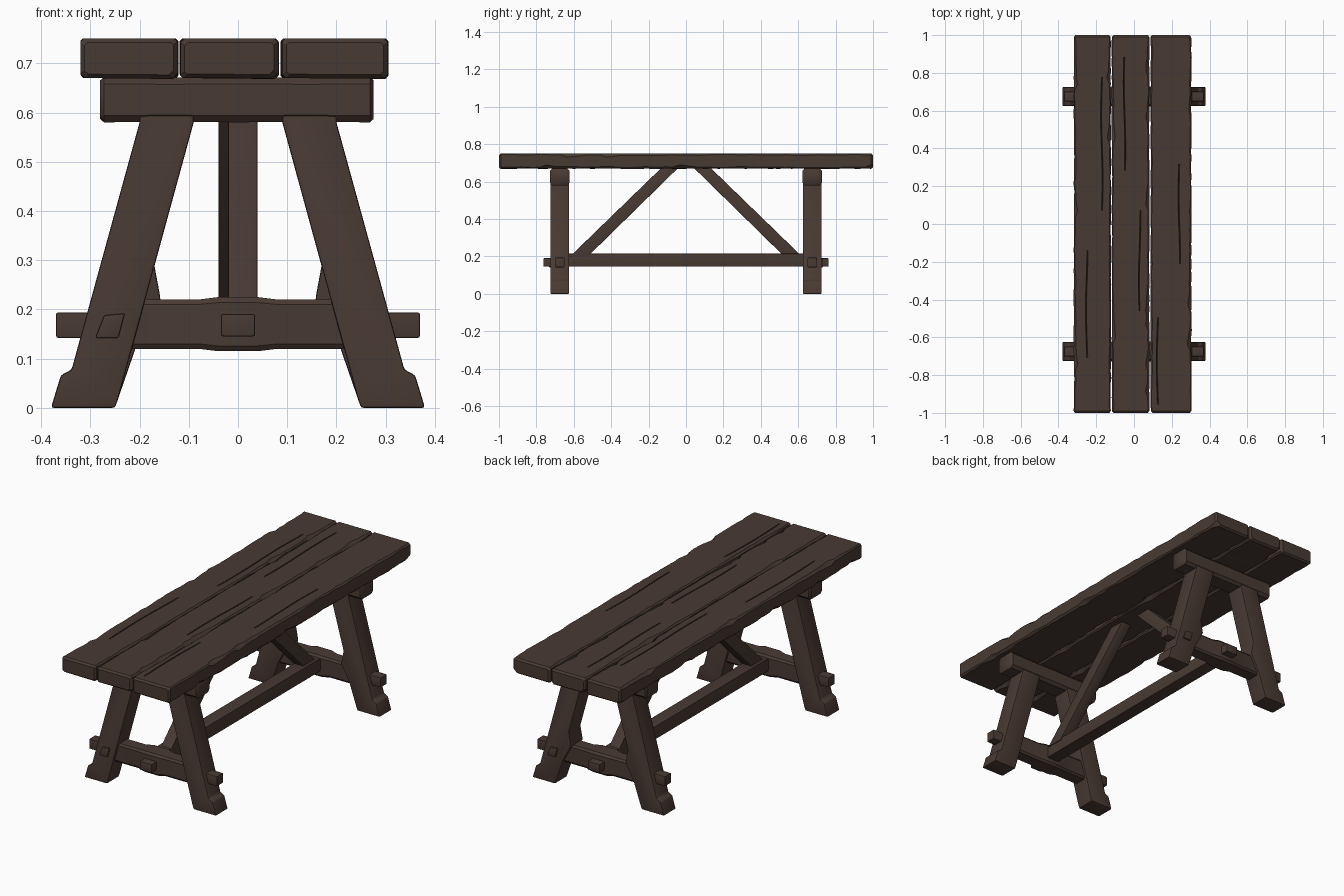
import bpy, bmesh, math, random
from mathutils import Vector

if "Cube" in bpy.data.objects:
    bpy.data.objects.remove(bpy.data.objects["Cube"])

random.seed(7)
wood = bpy.data.materials.new("dark brown wood")
wood.diffuse_color = (0.066, 0.042, 0.034, 1)
wood.use_nodes = True
wood.node_tree.nodes["Principled BSDF"].inputs["Base Color"].default_value = wood.diffuse_color


def finish(bm, name, bevel=0.0, angle=30):
    """Bevel the crisp edges, then turn the bmesh into a smooth-shaded object."""
    bmesh.ops.recalc_face_normals(bm, faces=bm.faces[:])
    if bevel:
        edges = [e for e in bm.edges if len(e.link_faces) == 2 and e.calc_face_angle() > 0.5]
        bmesh.ops.bevel(bm, geom=edges, offset=bevel, segments=2, profile=0.6,
                        affect='EDGES', clamp_overlap=True)
    me = bpy.data.meshes.new(name)
    bm.to_mesh(me)
    bm.free()
    me.materials.append(wood)
    ob = bpy.data.objects.new(name, me)
    bpy.context.collection.objects.link(ob)
    bpy.ops.object.select_all(action='DESELECT')
    ob.select_set(True)
    bpy.context.view_layer.objects.active = ob
    bpy.ops.object.shade_smooth_by_angle(angle=math.radians(angle))
    return ob


def loft(rings):
    """Skin a list of equal-length point rings and cap both ends."""
    bm = bmesh.new()
    rows = [[bm.verts.new(p) for p in r] for r in rings]
    n = len(rows[0])
    for a, b in zip(rows, rows[1:]):
        for i in range(n):
            bm.faces.new((a[i], a[(i + 1) % n], b[(i + 1) % n], b[i]))
    bm.faces.new(rows[0])
    bm.faces.new(rows[-1])
    return bm


def prism(name, pts, axis, lo, hi, bevel):
    """Extrude a side profile along x or y; profile holds the other two axes."""
    put = (lambda p, d: (d, p[0], p[1])) if axis == 'x' else (lambda p, d: (p[0], d, p[1]))
    return finish(loft([[put(p, d) for p in pts] for d in (lo, hi)]), name, bevel)


def box(name, x0, x1, y0, y1, z0, z1, bevel=0.006):
    return prism(name, [(x0, z0), (x1, z0), (x1, z1), (x0, z1)], 'y', y0, y1, bevel)


def plank(name, x0, x1, cracks):
    """Worn tabletop plank: chamfered section with wavering edges and surface cracks."""
    z0, z1, n = 0.67, 0.75, 56
    rings = []
    c = [0.008] * 4
    for i in range(n + 1):
        y = -0.99 + 1.98 * i / n
        for k in range(4):
            target = random.choice((0.004, 0.006, 0.009, 0.012))
            c[k] = 0.5 * c[k] + 0.5 * target
            if random.random() < 0.05:
                c[k] = 0.02
        a, b = x0 + random.uniform(0, 0.004), x1 - random.uniform(0, 0.004)
        sec = [(a + c[0], z0), (b - c[1], z0 + random.uniform(-0.002, 0.002)),
               (b, z0 + c[1]), (b, z1 - c[2]), (b - c[2], z1)]
        for cx, lo, hi in cracks:
            d = 0.014 if lo < y < hi else 0.0
            cx += 0.004 * math.sin(y * 9 + cx * 40)
            sec += [(cx + 0.003, z1), (cx, z1 - d), (cx - 0.003, z1)]
        sec += [(a + c[3], z1), (a, z1 - c[3]), (a, z0 + c[0])]
        rings.append([(x, y, z) for x, z in sec])
    # shrunken end rings round off the sawn ends
    mx, mz = (x0 + x1) / 2, (z0 + z1) / 2

    def end(ring, y):
        return [(mx + (p[0] - mx) * 0.92, y, mz + (p[2] - mz) * 0.8) for p in ring]
    finish(loft([end(rings[0], -1)] + rings + [end(rings[-1], 1)]), name)


# tabletop
plank("top_plank_left", -0.32, -0.121, [(-0.17, 0.1, 0.75), (-0.25, -0.7, -0.15)])
plank("top_plank_middle", -0.119, 0.083, [(0.03, -0.45, 0.05), (-0.05, 0.3, 0.85)])
plank("top_plank_right", 0.086, 0.306, [(0.24, -0.2, 0.3), (0.125, -0.95, -0.5)])

# two trestles, the back one turned half round
for end, s in (("front", -1), ("back", 1)):
    cy = 0.675 * s

    # cross bearer under the top, with worn ends
    rings = []
    for x, k in ((-0.28, 0.86), (-0.272, 1), (-0.14, 0.97), (0, 1.0), (0.14, 0.97), (0.268, 1), (0.275, 0.86)):
        hy, hz = 0.053 * k, 0.046 * k
        rings.append([(x, cy + sy * hy, 0.626 + sz * hz) for sy, sz in
                      ((-1, -.7), (-.75, -1), (.75, -1), (1, -.7), (1, .7), (.75, 1), (-.75, 1), (-1, .7))])
    finish(loft(rings), end + "_bearer", angle=40)

    # splayed legs with a stepped foot
    for side, m in (("left", -1), ("right", 1)):
        prof = [(0.20, 0.60), (0.20, 0.58), (0.338, 0.078), (0.36, 0.066), (0.38, 0.0),
                (0.25, 0.0), (0.243, 0.02)]
        if s > 0:
            prof += [(0.205, 0.13), (0.157, 0.22), (0.170, 0.29)]
        prof += [(0.09, 0.58), (0.09, 0.60)]
        prism(f"{end}_{side}_leg", [(m * x, z) for x, z in prof], 'y', cy - 0.05, cy + 0.05, 0.006)

    # stretcher between the legs, swelling round the middle joint
    rings = []
    for x, hy, hz in ((-0.27, .038, .05), (-0.08, .038, .05), (-0.04, .048, .055),
                      (0.04, .048, .055), (0.08, .038, .05), (0.27, .038, .05)):
        rings.append([(x, cy + a * hy, 0.17 + b * hz) for a, b in
                      ((-1, -.8), (-.8, -1), (.8, -1), (1, -.8), (1, .8), (.8, 1), (-.8, 1), (-1, .8))])
    finish(loft(rings), end + "_stretcher", angle=35)

    # through tenons and pegs
    box(end + "_tenon", -0.37, 0.37, cy - 0.026, cy + 0.026, 0.142, 0.194)
    ys = sorted((0.62 * s, 0.763 * s))
    box(end + "_middle_tenon", -0.035, 0.035, ys[0], ys[1], 0.145, 0.191)
    ys = sorted((0.70 * s, 0.733 * s))
    prism(end + "_leg_peg", [(-s * x, z) for x, z in
                             ((-0.29, 0.142), (-0.243, 0.142), (-0.23, 0.192), (-0.272, 0.188))][::1]
          if s > 0 else [(-0.29, 0.142), (-0.243, 0.142), (-0.23, 0.192), (-0.272, 0.188)],
          'y', ys[0], ys[1], 0.004)

    # diagonal brace from long stretcher to the top, each offset to one side
    x0 = -0.02 if s < 0 else -0.04
    prism(end + "_brace", [(s * 0.62, 0.20), (s * 0.525, 0.20), (s * 0.035, 0.68), (s * 0.125, 0.68)],
          'x', x0, x0 + 0.06, 0.004)

# long stretcher along the middle
box("long_stretcher", -0.036, 0.036, -0.65, 0.65, 0.145, 0.215, 0.008)
